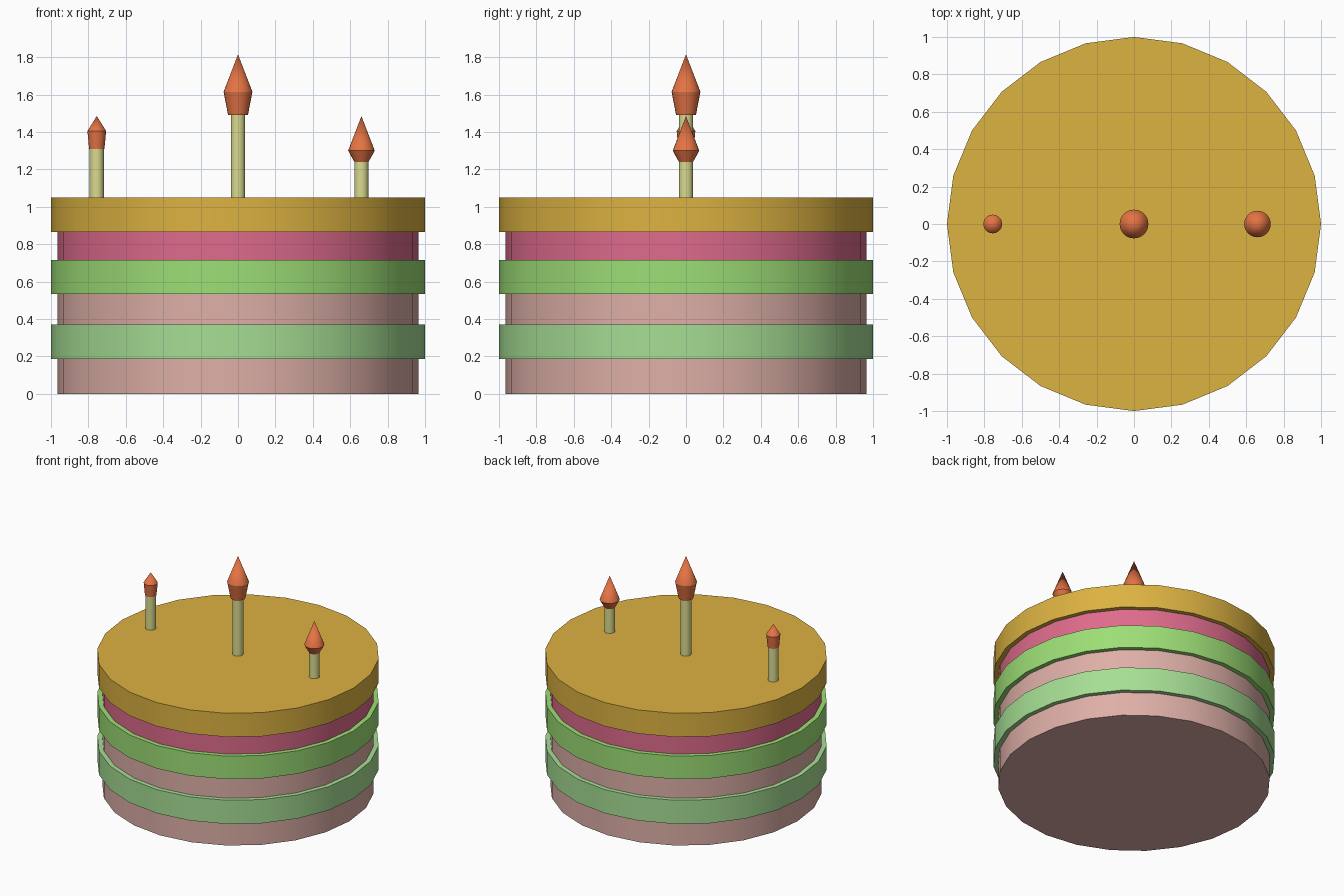
import bpy
import bmesh
from math import cos, sin, tau, radians

cube = bpy.data.objects.get("Cube")
if cube:
    bpy.data.objects.remove(cube, do_unlink=True)


def make_material(name, rgb):
    linear = [((c / 255 + 0.055) / 1.055) ** 2.4 for c in rgb]
    mat = bpy.data.materials.new(name)
    mat.use_nodes = True
    mat.diffuse_color = (*linear, 1)
    mat.node_tree.nodes["Principled BSDF"].inputs["Base Color"].default_value = (*linear, 1)
    return mat


sponge = make_material("dusty pink sponge", (222, 175, 167))
mint = make_material("mint cream", (166, 222, 148))
lime = make_material("lime cream", (157, 222, 118))
berry = make_material("berry pink", (222, 107, 140))
gold = make_material("golden icing", (220, 178, 65))
wax = make_material("pale yellow wax", (218, 219, 143))
flame = make_material("orange flame", (228, 115, 68))


def lathe(name, profile, mat, sides, x=0):
    """Turn (radius, height) pairs around z; zero radius makes a tip."""
    bm = bmesh.new()
    rings = []
    for r, z in profile:
        count = sides if r else 1
        rings.append([bm.verts.new((r * cos(tau * i / sides), r * sin(tau * i / sides), z))
                      for i in range(count)])
    for low, high in zip(rings, rings[1:]):
        for i in range(sides):
            j = (i + 1) % sides
            if len(high) == 1:
                bm.faces.new((low[i], low[j], high[0]))
            else:
                bm.faces.new((low[i], low[j], high[j], high[i]))
    bm.faces.new(rings[0][::-1])
    if len(rings[-1]) > 1:
        bm.faces.new(rings[-1])
    mesh = bpy.data.meshes.new(name)
    bm.to_mesh(mesh)
    bm.free()
    mesh.materials.append(mat)
    obj = bpy.data.objects.new(name, mesh)
    obj.location.x = x
    bpy.context.collection.objects.link(obj)
    bpy.ops.object.select_all(action="DESELECT")
    obj.select_set(True)
    bpy.context.view_layer.objects.active = obj
    bpy.ops.object.shade_smooth_by_angle(angle=radians(30))
    return obj


# Stacked cake layers: name, radius, top height, material
layers = [
    ("bottom_sponge", 0.965, 0.185, sponge),
    ("lower_cream", 1, 0.37, mint),
    ("middle_sponge", 0.965, 0.535, sponge),
    ("upper_cream", 1, 0.715, lime),
    ("berry_layer", 0.965, 0.865, berry),
    ("icing_top", 1, 1.05, gold),
]
base = 0
for name, radius, top, mat in layers:
    lathe(name, [(radius, base), (radius, top)], mat, 24)
    base = top

# Candles: side, x, stick top, flame base radius, widest radius and height, tip
candles = [
    ("right", -0.755, 1.31, 0.041, 0.05, 1.405, 1.485),
    ("middle", 0, 1.49, 0.053, 0.077, 1.615, 1.815),
    ("left", 0.66, 1.24, 0.038, 0.071, 1.3, 1.485),
]
for side, x, top, foot, wide, wide_z, tip in candles:
    lathe(side + "_candle", [(0.038, base), (0.038, top)], wax, 24, x)
    lathe(side + "_flame", [(foot, top), (wide, wide_z), (0, tip)], flame, 24, x)
